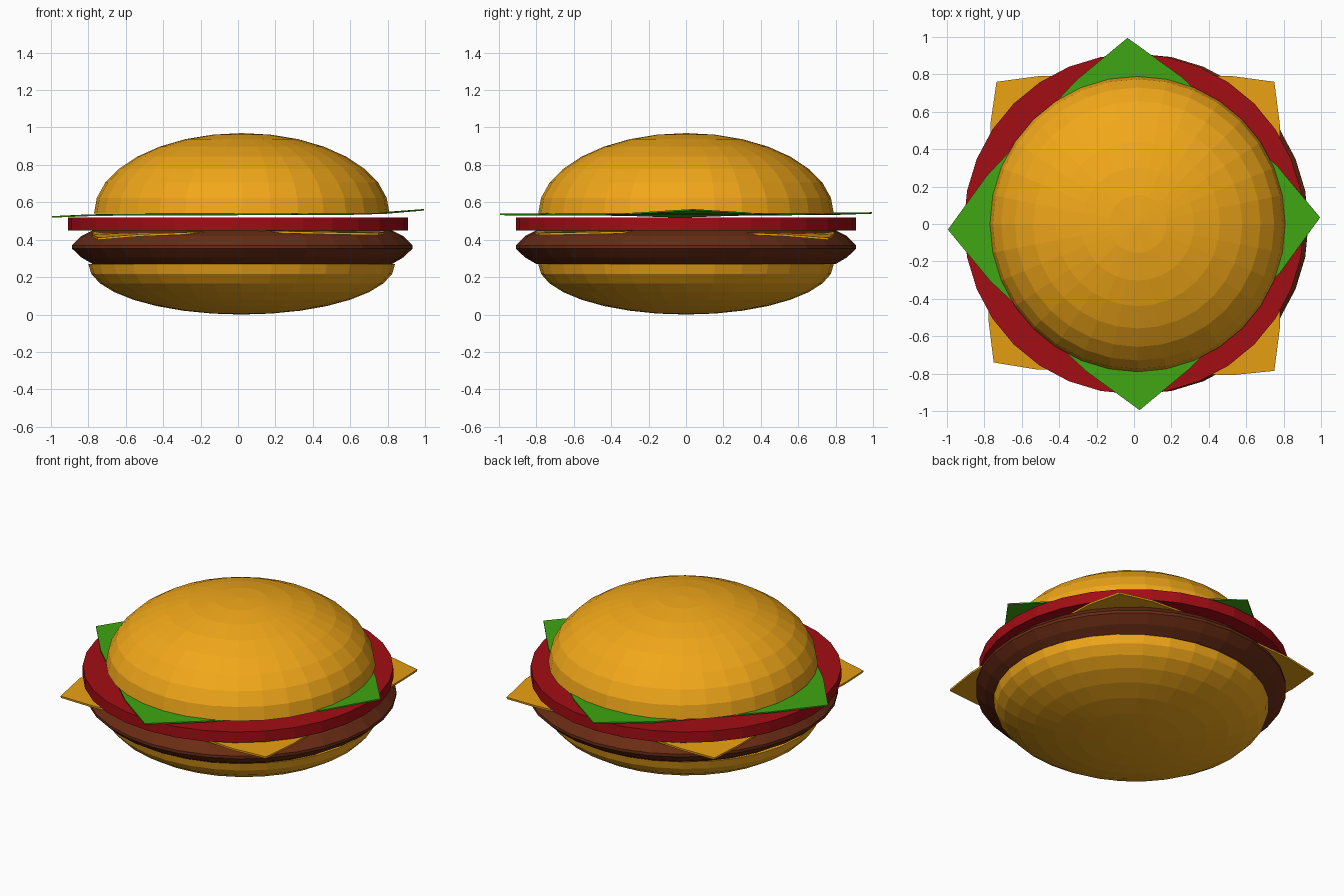
import bpy, bmesh
from math import sin, cos, pi
from mathutils import Vector

if "Cube" in bpy.data.objects:
    bpy.data.objects.remove(bpy.data.objects["Cube"])

SEGS = 32


def material(name, rgb):
    m = bpy.data.materials.new(name)
    m.diffuse_color = (*rgb, 1)
    m.use_nodes = True
    m.node_tree.nodes["Principled BSDF"].inputs["Base Color"].default_value = m.diffuse_color
    return m


BUN = material("bun", (0.88, 0.39, 0.01))
MEAT = material("meat", (0.14, 0.025, 0.007))
CHEESE = material("cheese", (0.80, 0.35, 0.006))
TOMATO = material("tomato", (0.36, 0.004, 0.007))
LETTUCE = material("lettuce", (0.05, 0.38, 0.006))


def make_object(name, bm, mat):
    bmesh.ops.recalc_face_normals(bm, faces=bm.faces)
    me = bpy.data.meshes.new(name)
    bm.to_mesh(me)
    bm.free()
    me.materials.append(mat)
    ob = bpy.data.objects.new(name, me)
    bpy.context.collection.objects.link(ob)
    return ob


def turned(name, profile, mat, cx=0.0, sx=1.0):
    """Closed solid of revolution from (radius, z) rings."""
    bm = bmesh.new()
    rings = [[bm.verts.new((cx + sx * r * cos(2 * pi * i / SEGS),
                            r * sin(2 * pi * i / SEGS), z))
              for i in range(SEGS)] for r, z in profile]
    for a, b in zip(rings, rings[1:]):
        for i in range(SEGS):
            j = (i + 1) % SEGS
            bm.faces.new((a[i], a[j], b[j], b[i]))
    bm.faces.new(rings[0])
    bm.faces.new(rings[-1])
    bmesh.ops.remove_doubles(bm, verts=bm.verts, dist=0.0005)
    return make_object(name, bm, mat)


def dome(radius, z, height):
    """Half ellipsoid profile; negative height hangs downwards."""
    return [(radius * cos(k * pi / 16), z + height * sin(k * pi / 16))
            for k in range(8)] + [(0.0001, z + height)]


def sheet(name, corners, ts, z_mid, bulge, thickness, mat):
    """Thin four-cornered slice whose corners bend and whose sides bulge."""
    n = len(ts)
    c = [Vector(p) for p in corners]
    bm = bmesh.new()
    grid = []
    for j, v in enumerate(ts):
        row = []
        for i, u in enumerate(ts):
            p = c[0].lerp(c[1], u).lerp(c[3].lerp(c[2], u), v)
            # bend only near the corners
            w = (abs(2 * u - 1) * abs(2 * v - 1)) ** 1.5
            p.z = z_mid + (p.z - z_mid) * w
            on_u, on_v = i in (0, n - 1), j in (0, n - 1)
            if on_v and not on_u:
                p += (c[3] - c[0]).normalized() * (bulge if j else -bulge)
            elif on_u and not on_v:
                p += (c[1] - c[0]).normalized() * (bulge if i else -bulge)
            row.append(bm.verts.new(p))
        grid.append(row)
    for j in range(n - 1):
        for i in range(n - 1):
            bm.faces.new((grid[j][i], grid[j][i + 1],
                          grid[j + 1][i + 1], grid[j + 1][i]))
    ob = make_object(name, bm, mat)
    mod = ob.modifiers.new("thickness", 'SOLIDIFY')
    mod.thickness = thickness
    mod.offset = 0
    return ob


# Buns
turned("bottom_bun", dome(0.79, 0.27, -0.27), BUN, cx=0.02, sx=1.038)
turned("top_bun", dome(0.79, 0.54, 0.43), BUN, cx=0.02)

# Patty with bevelled rim
turned("patty", [(0.80, 0.27), (0.86, 0.305), (0.91, 0.352), (0.91, 0.37),
                 (0.86, 0.42), (0.80, 0.45)], MEAT, cx=0.023)

# Cheese slice, corners drooping over the patty
sheet("cheese_slice",
      [(-0.75, -0.74, 0.405), (0.75, -0.785, 0.43),
       (0.75, 0.76, 0.405), (-0.735, 0.76, 0.41)],
      (0, 0.15, 0.5, 0.85, 1), 0.445, 0.03, 0.012, CHEESE)

# Tomato slice
turned("tomato_slice", [(0.91, 0.45), (0.91, 0.52)], TOMATO)

# Lettuce leaf, turned diagonally
sheet("lettuce_leaf",
      [(0.03, -0.995, 0.535), (0.995, 0.035, 0.56),
       (-0.035, 0.995, 0.543), (-0.995, -0.03, 0.522)],
      (0, 0.25, 0.5, 0.75, 1), 0.535, 0.045, 0.008, LETTUCE)
